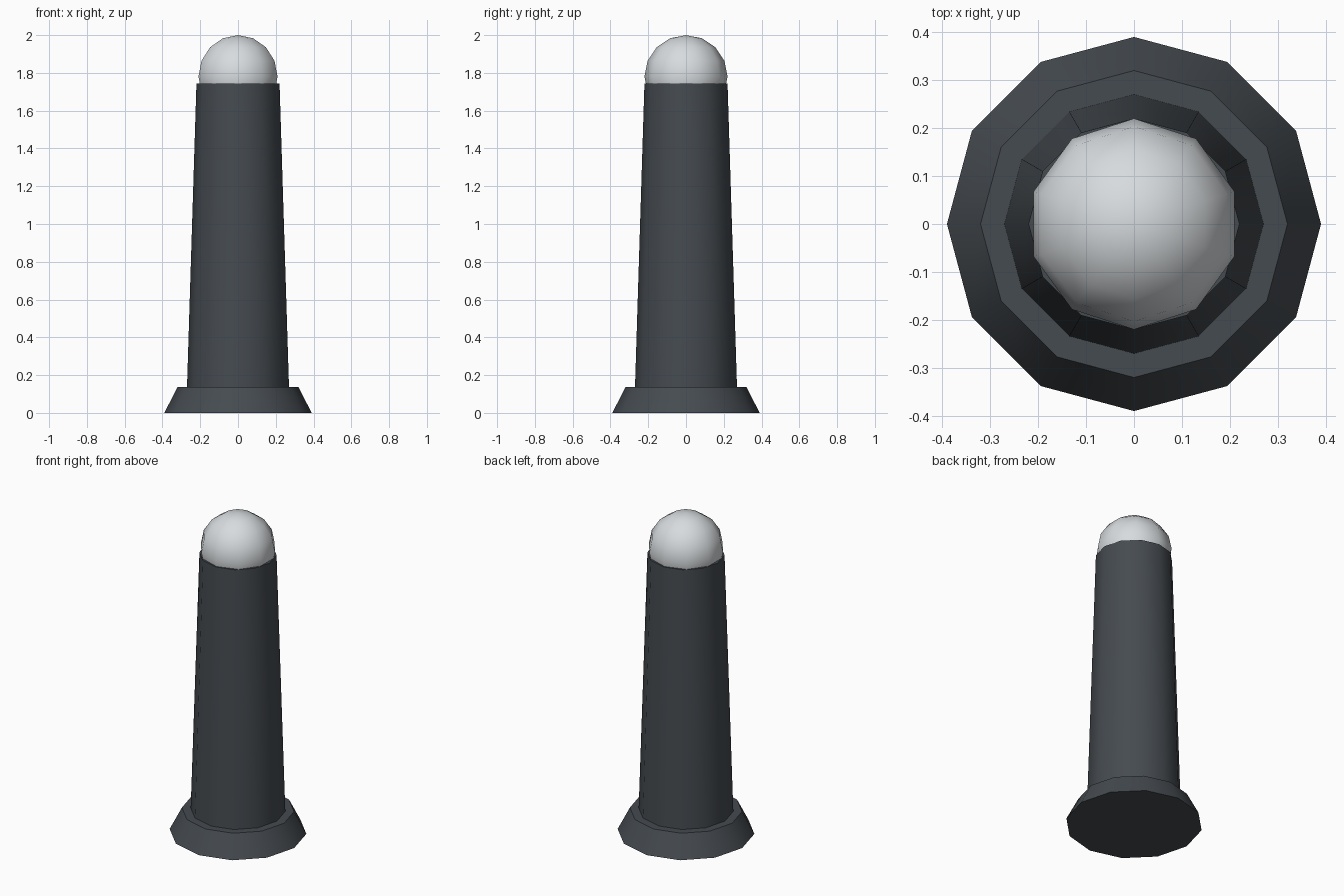
import bpy
import math

if "Cube" in bpy.data.objects:
    bpy.data.objects.remove(bpy.data.objects["Cube"])


def material(name, color):
    m = bpy.data.materials.new(name)
    m.diffuse_color = color
    m.use_nodes = True
    m.node_tree.nodes["Principled BSDF"].inputs["Base Color"].default_value = m.diffuse_color
    return m


def finish(name, mat):
    obj = bpy.context.object
    obj.name = name
    obj.data.materials.append(mat)
    bpy.ops.object.shade_smooth_by_angle(angle=math.radians(40))


def tapered_drum(name, r_bottom, r_top, z0, z1, mat):
    bpy.ops.mesh.primitive_cone_add(vertices=12, radius1=r_bottom, radius2=r_top,
                                    depth=z1 - z0, location=(0, 0, (z0 + z1) / 2))
    finish(name, mat)


dark = material("dark_grey", (0.06, 0.07, 0.08, 1))
light = material("pale_grey", (0.68, 0.71, 0.73, 1))

# Flared foot and tapered post
tapered_drum("base_flange", 0.39, 0.32, 0.0, 0.137, dark)
tapered_drum("post", 0.27, 0.22, 0.137, 1.743, dark)

# Rounded cap, sunk into the post
bpy.ops.mesh.primitive_uv_sphere_add(segments=10, ring_count=8, radius=0.22,
                                     location=(0, 0, 1.78))
finish("dome_cap", light)
